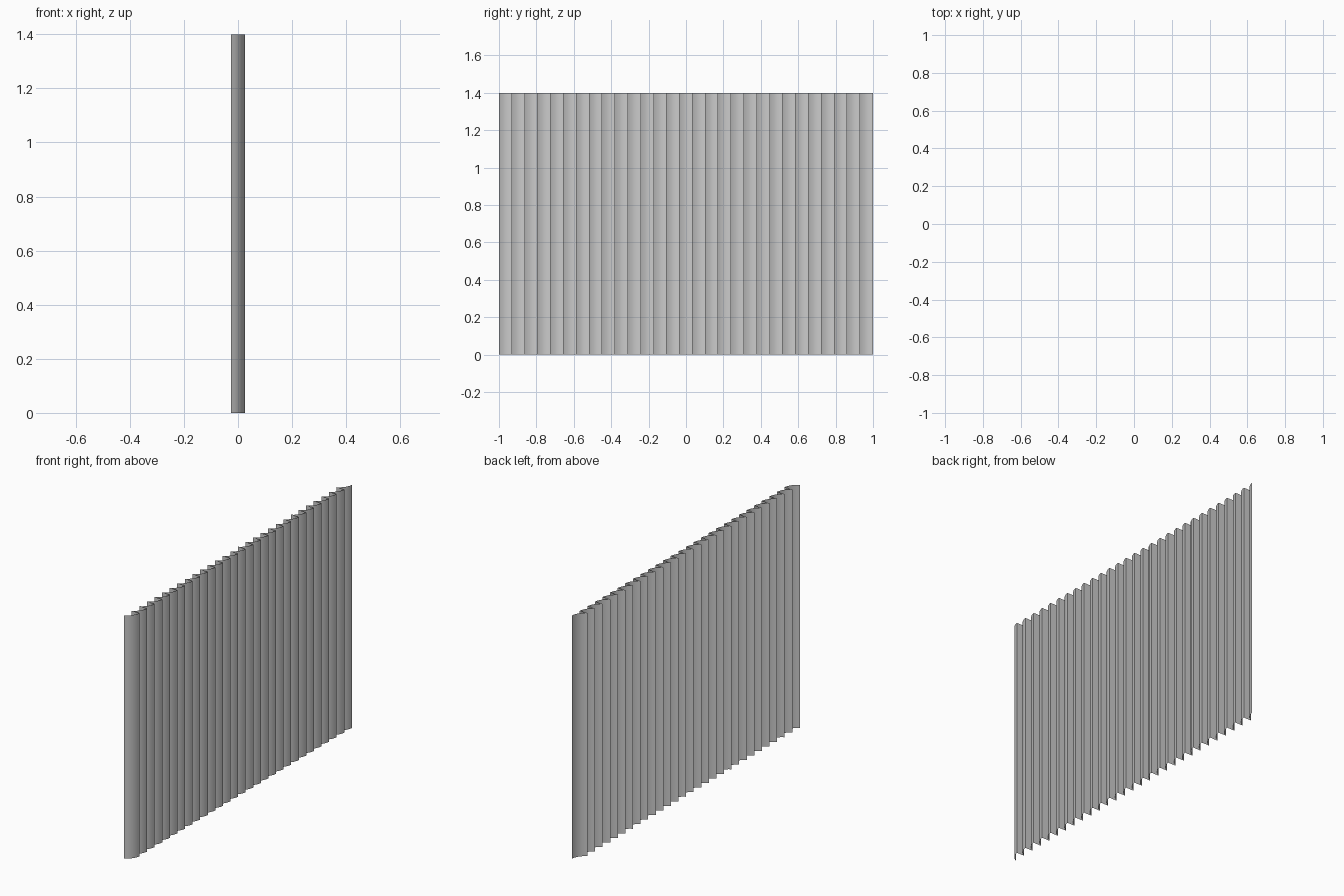
import bpy, bmesh, math

if "Cube" in bpy.data.objects:
    bpy.data.objects.remove(bpy.data.objects["Cube"])

RIBS, HEIGHT, DEPTH = 29, 1.4, 0.025
PITCH = 2.0 / RIBS
BULGE = 0.011      # how far each rib bows outward from its chord
STEPS = 6

# Cross-section: bowed ribs joined by straight returns, like a row of fins
chord = math.hypot(PITCH, 2 * DEPTH)
nx, ny = PITCH / chord, -2 * DEPTH / chord
profile = []
for r in range(RIBS):
    for i in range(STEPS + 1):
        t = i / STEPS
        bow = BULGE * 4 * t * (1 - t)
        x = min(DEPTH, -DEPTH + 2 * DEPTH * t + nx * bow)
        y = max(-1 + r * PITCH, -1 + (r + t) * PITCH + ny * bow)
        profile.append((x, y))

# Extrude the open profile upward as a thin sheet
bm = bmesh.new()
low = [bm.verts.new((x, y, 0)) for x, y in profile]
high = [bm.verts.new((x, y, HEIGHT)) for x, y in profile]
for i in range(len(profile) - 1):
    bm.faces.new((low[i], low[i + 1], high[i + 1], high[i]))
mesh = bpy.data.meshes.new("ribbed_sheet")
bm.to_mesh(mesh)
bm.free()

sheet = bpy.data.objects.new("ribbed_sheet", mesh)
bpy.context.collection.objects.link(sheet)
bpy.context.view_layer.objects.active = sheet
sheet.select_set(True)
bpy.ops.object.shade_smooth_by_angle(angle=math.radians(40))
